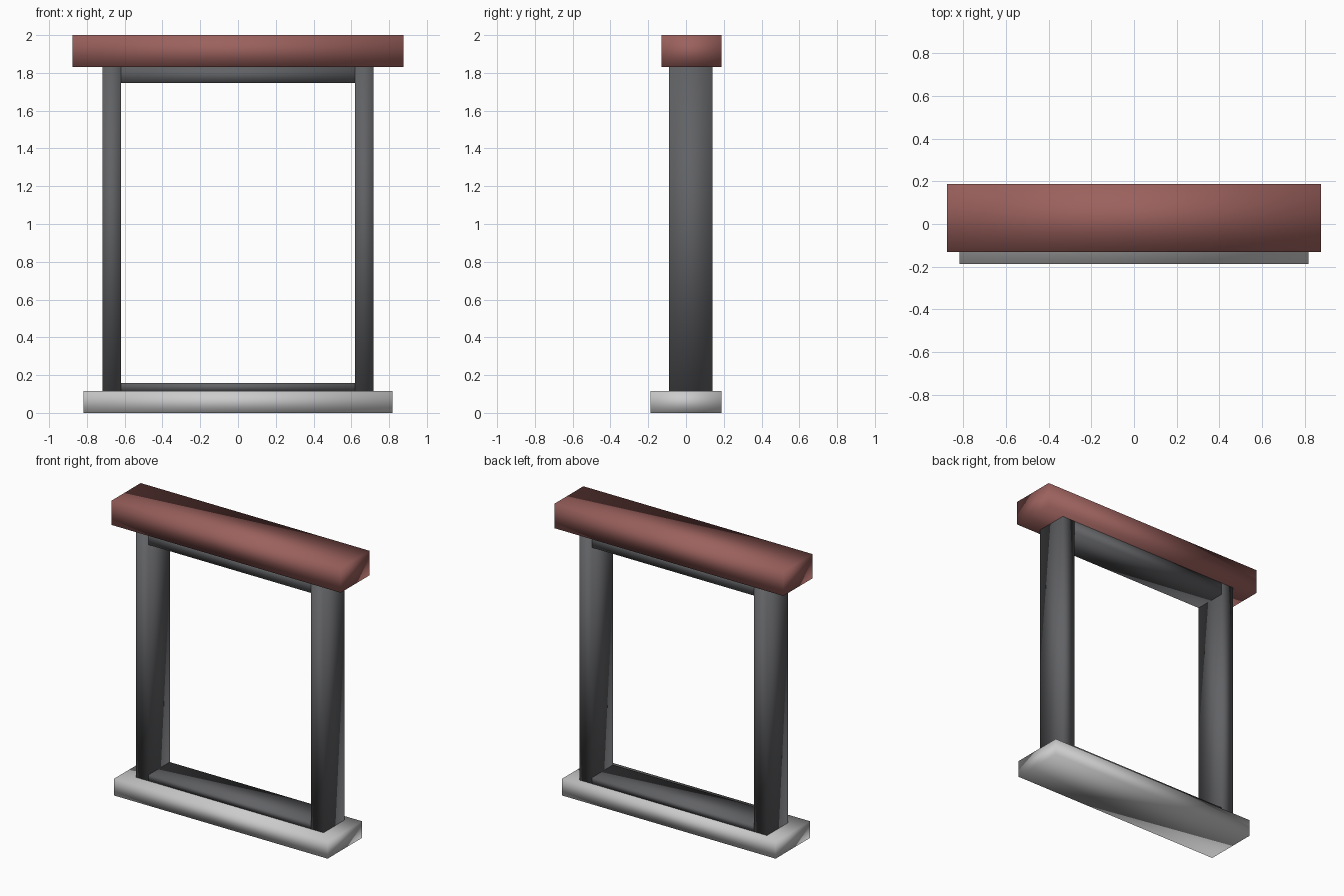
import bpy

if "Cube" in bpy.data.objects:
    bpy.data.objects.remove(bpy.data.objects["Cube"])


def material(name, rgb):
    m = bpy.data.materials.new(name)
    m.diffuse_color = (*rgb, 1.0)
    m.use_nodes = True
    m.node_tree.nodes["Principled BSDF"].inputs["Base Color"].default_value = m.diffuse_color
    return m


def box(name, x, y, z, mat=None):
    """Smooth-shaded box from (min, max) ranges on each axis."""
    centre = [(a + b) / 2 for a, b in (x, y, z)]
    bpy.ops.mesh.primitive_cube_add(size=1, location=centre)
    ob = bpy.context.object
    ob.name = name
    ob.scale = [b - a for a, b in (x, y, z)]
    bpy.ops.object.transform_apply(location=False, rotation=False, scale=True)
    bpy.ops.object.shade_smooth()
    if mat:
        ob.data.materials.append(mat)
    return ob


brick = material("brick_red", (0.33, 0.12, 0.11))
dark = material("dark_grey", (0.12, 0.122, 0.13))

SILL_TOP, LINTEL_BOTTOM = 0.115, 1.832
INNER, OUTER = 0.62, 0.717
DEPTH = (-0.09, 0.14)

# Sill and lintel
box("sill", (-0.817, 0.817), (-0.188, 0.188), (0, SILL_TOP))
box("lintel", (-0.876, 0.876), (-0.13, 0.188), (LINTEL_BOTTOM, 2.0), brick)

# Side jambs
box("left_jamb", (-OUTER, -INNER), DEPTH, (SILL_TOP, LINTEL_BOTTOM), dark)
box("right_jamb", (INNER, OUTER), DEPTH, (SILL_TOP, LINTEL_BOTTOM), dark)

# Head and bottom rails fitted between the jambs
box("bottom_rail", (-INNER, INNER), DEPTH, (SILL_TOP, 0.158), dark)
box("head_rail", (-INNER, INNER), DEPTH, (1.747, LINTEL_BOTTOM), dark)
